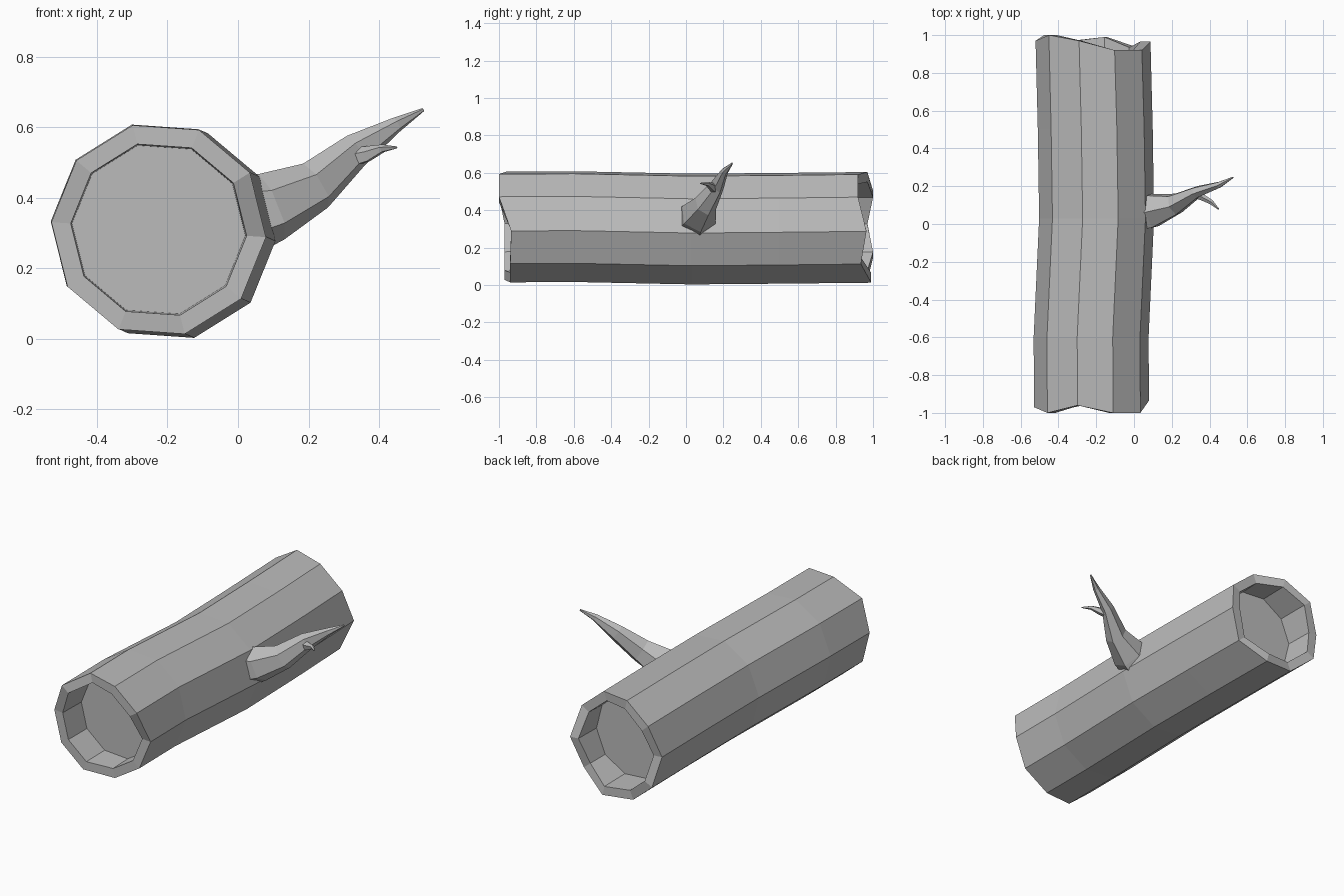
import bpy, bmesh, math
from mathutils import Vector

cube = bpy.data.objects.get("Cube")
if cube:
    bpy.data.objects.remove(cube, do_unlink=True)

# Single plain colour
GREY = (0.5, 0.5, 0.5, 1)
mat = bpy.data.materials.new("grey_wood")
mat.use_nodes = True
mat.diffuse_color = GREY
mat.node_tree.nodes["Principled BSDF"].inputs["Base Color"].default_value = GREY


def loft(name, rings):
    """Skin a list of equal-sized point rings and cap both ends."""
    bm = bmesh.new()
    loops = [[bm.verts.new(p) for p in ring] for ring in rings]
    n = len(loops[0])
    for a, b in zip(loops, loops[1:]):
        for i in range(n):
            j = (i + 1) % n
            bm.faces.new((a[i], a[j], b[j], b[i]))
    bm.faces.new(loops[0][::-1])
    bm.faces.new(loops[-1])
    bmesh.ops.recalc_face_normals(bm, faces=bm.faces)
    mesh = bpy.data.meshes.new(name)
    bm.to_mesh(mesh)
    bm.free()
    mesh.materials.append(mat)
    obj = bpy.data.objects.new(name, mesh)
    bpy.context.collection.objects.link(obj)
    return obj


# Hollow-ended log: a gently bowed decagon with ragged ends
SIDES, OUTER, INNER = 10, 0.305, 0.25
FRONT = (-0.935, -1, -1, -0.96, -1, -0.97, -0.97, -0.97, -0.94, -0.94)
BACK = (0.965, 0.92, 0.92, 0.97, 1, 0.97, 1, 0.97, 0.99, 0.935)


def log_ring(radius, ys, dx=0, dz=0):
    points = []
    for i in range(SIDES):
        a = math.radians(-4 + 360 / SIDES * i)
        points.append((-0.225 + dx + radius * math.cos(a), ys[i],
                       0.31 + dz + radius * math.sin(a)))
    return points


def flat(y):
    return [y] * SIDES


loft("log", [
    log_ring(INNER * 0.985, flat(-0.80)),
    log_ring(INNER, FRONT),
    log_ring(OUTER, FRONT),
    log_ring(OUTER, flat(-0.6), -0.002, 0.002),
    log_ring(OUTER, flat(0.03), 0.027, -0.011),
    log_ring(OUTER, flat(0.5), 0.02, -0.007),
    log_ring(OUTER, BACK, 0.008, -0.002),
    log_ring(INNER, BACK, 0.008, -0.002),
    log_ring(INNER * 0.985, flat(0.80), 0.008, -0.002),
])


# Branches: tapered tubes whose rings stand square to the path
def branch(name, path, sides, turn):
    centres = [Vector(p[:3]) for p in path]
    rings = []
    for i, (c, p) in enumerate(zip(centres, path)):
        ahead = centres[min(i + 1, len(path) - 1)] - centres[max(i - 1, 0)]
        side = Vector((0, 0, 1)).cross(ahead).normalized()
        up = ahead.cross(side).normalized()
        ring = []
        for k in range(sides):
            a = turn + math.tau * k / sides
            ring.append(c + side * math.cos(a) * p[3] + up * math.sin(a) * p[4])
        rings.append(ring)
    return loft(name, rings)


# each path point: x, y, z, half width, half height
branch("branch", [
    (0.04, 0.065, 0.36, 0.11, 0.115),
    (0.095, 0.07, 0.375, 0.1, 0.1),
    (0.22, 0.105, 0.435, 0.06, 0.073),
    (0.335, 0.17, 0.535, 0.032, 0.05),
    (0.45, 0.207, 0.608, 0.018, 0.022),
    (0.525, 0.247, 0.65, 0.004, 0.005),
], 6, math.pi / 6)
branch("twig", [
    (0.31, 0.165, 0.51, 0.025, 0.03),
    (0.365, 0.14, 0.523, 0.018, 0.024),
    (0.41, 0.115, 0.54, 0.013, 0.012),
    (0.45, 0.077, 0.543, 0.003, 0.003),
], 5, math.pi / 2)
